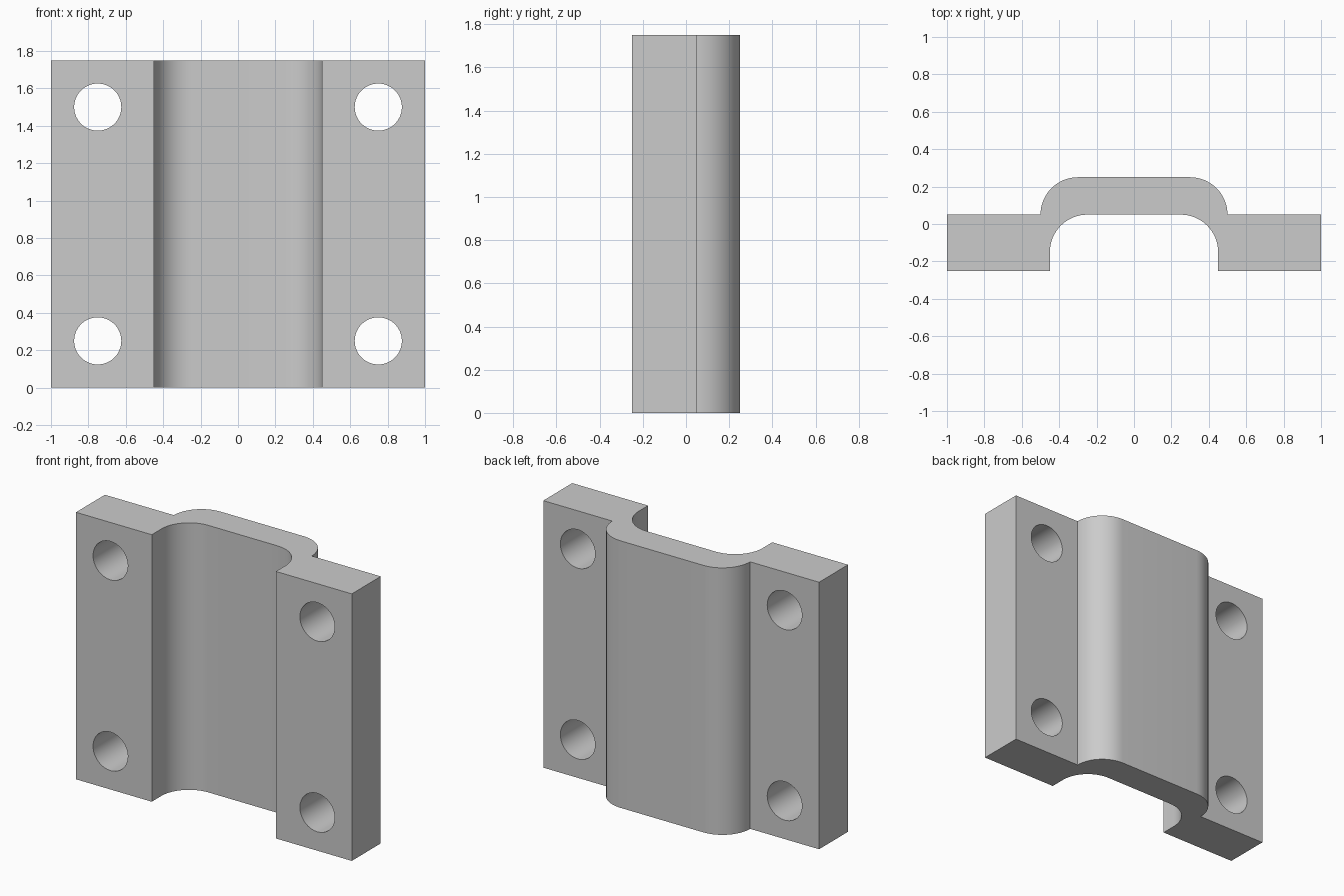
import bpy
import bmesh
from math import sin, cos, pi, radians

HEIGHT = 1.75
STEPS = 16

cube = bpy.data.objects.get("Cube")
if cube:
    bpy.data.objects.remove(cube, do_unlink=True)

grey = bpy.data.materials.new("light_grey")
grey.use_nodes = True
colour = (0.6, 0.6, 0.6, 1)
grey.diffuse_color = colour
grey.node_tree.nodes["Principled BSDF"].inputs["Base Color"].default_value = colour


def arc(cx, cy, r):
    """Quarter circle from the +x side to the +y side."""
    return [(cx + r * cos(pi / 2 * i / STEPS), cy + r * sin(pi / 2 * i / STEPS))
            for i in range(STEPS + 1)]


def make_object(name, bm):
    bmesh.ops.recalc_face_normals(bm, faces=bm.faces)
    mesh = bpy.data.meshes.new(name)
    bm.to_mesh(mesh)
    bm.free()
    mesh.materials.append(grey)
    obj = bpy.data.objects.new(name, mesh)
    bpy.context.collection.objects.link(obj)
    return obj


# Saddle clamp: half profile, mirrored and extruded upward
inner = arc(0.25, -0.15, 0.2)
outer = arc(0.3, 0.05, 0.2)
half = inner[::-1] + [(0.45, -0.25), (1, -0.25), (1, 0.05)] + outer
profile = half + [(-x, y) for x, y in reversed(half)]
bm = bmesh.new()
base = bm.faces.new([bm.verts.new((x, y, 0)) for x, y in profile])
top = bmesh.ops.extrude_face_region(bm, geom=[base], use_keep_orig=True)
moved = [g for g in top["geom"] if isinstance(g, bmesh.types.BMVert)]
bmesh.ops.translate(bm, verts=moved, vec=(0, 0, HEIGHT))
clamp = make_object("saddle_clamp", bm)

# Bolt holes through the two flanges
for x in (-0.75, 0.75):
    for z in (0.25, 1.5):
        bpy.ops.mesh.primitive_cylinder_add(
            vertices=64, radius=0.126, depth=1,
            location=(x, 0, z), rotation=(pi / 2, 0, 0))
        cutter = bpy.context.object
        cutter.name = "bolt_hole_cutter"
        cutter.data.materials.append(grey)
        cut = clamp.modifiers.new("bolt_hole", "BOOLEAN")
        cut.operation = "DIFFERENCE"
        cut.solver = "EXACT"
        cut.object = cutter
        bpy.ops.object.select_all(action="DESELECT")
        clamp.select_set(True)
        bpy.context.view_layer.objects.active = clamp
        bpy.ops.object.modifier_apply(modifier=cut.name)
        bpy.data.objects.remove(cutter, do_unlink=True)

# Smooth bends and bores, crisp edges elsewhere
bpy.ops.object.shade_smooth_by_angle(angle=radians(30))
